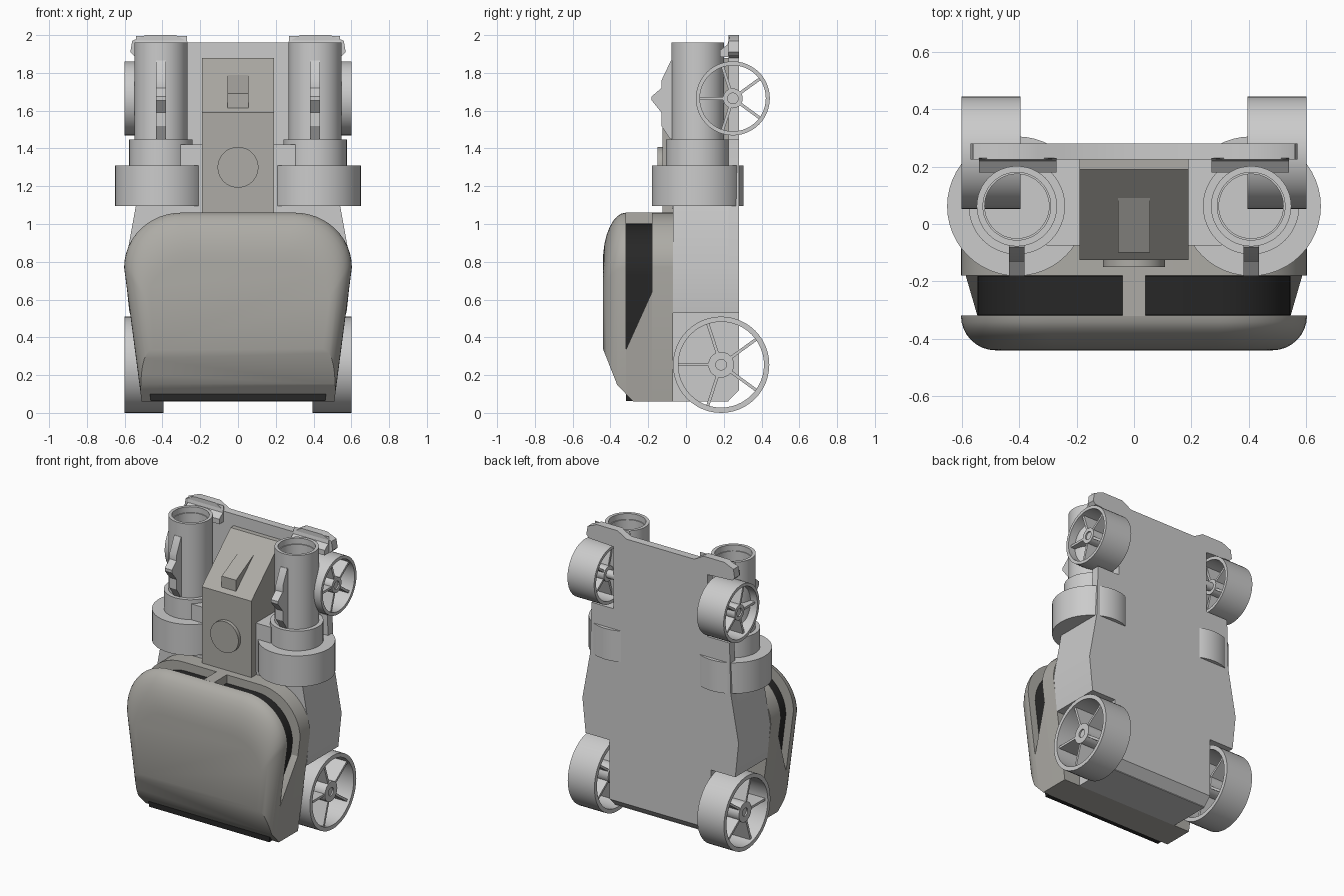
import bpy, bmesh
from math import sin, cos, pi, radians
from mathutils import Vector

if "Cube" in bpy.data.objects:
    bpy.data.objects.remove(bpy.data.objects["Cube"])


def mat(name, c):
    m = bpy.data.materials.new(name)
    m.diffuse_color = (*c, 1)
    m.use_nodes = True
    m.node_tree.nodes["Principled BSDF"].inputs["Base Color"].default_value = m.diffuse_color
    return m


BODY = mat("warm_grey", (0.42, 0.41, 0.38))
BLACK = mat("black", (0.02, 0.02, 0.02))


def finish(name, bm, m=None):
    bmesh.ops.remove_doubles(bm, verts=bm.verts, dist=1e-5)
    bmesh.ops.recalc_face_normals(bm, faces=bm.faces)
    me = bpy.data.meshes.new(name)
    bm.to_mesh(me)
    bm.free()
    me.shade_smooth()
    me.set_sharp_from_angle(angle=radians(30))
    if m:
        me.materials.append(m)
    ob = bpy.data.objects.new(name, me)
    bpy.context.collection.objects.link(ob)
    return ob


def loft(rings, caps=True, closed=False):
    bm = bmesh.new()
    vs = [[bm.verts.new(p) for p in r] for r in rings]
    n = len(vs[0])
    pairs = list(zip(vs, vs[1:])) + ([(vs[-1], vs[0])] if closed else [])
    for a, b in pairs:
        for i in range(n):
            bm.faces.new((a[i], a[(i + 1) % n], b[(i + 1) % n], b[i]))
    if caps:
        bm.faces.new(vs[0])
        bm.faces.new(vs[-1])
    return bm


def cut(bm, p, q, side):
    # slice along the line p-q in the side view; drop what lies toward `side`
    d = Vector((0, q[0] - p[0], q[1] - p[1]))
    no = Vector((0, -d.z, d.y)).normalized()
    if no.dot(Vector((0, *side))) < 0:
        no = -no
    bmesh.ops.bisect_plane(bm, geom=bm.verts[:] + bm.edges[:] + bm.faces[:],
                           plane_co=(0, *p), plane_no=no, clear_outer=True)
    bmesh.ops.holes_fill(bm, edges=[e for e in bm.edges if e.is_boundary])


def prism(name, pts, axis, a, b, m=None, cuts=()):
    put = (lambda u, v, t: (t, u, v)) if axis == 'x' else (lambda u, v, t: (u, t, v))
    bm = loft([[put(u, v, t) for u, v in pts] for t in (a, b)])
    for c in cuts:
        cut(bm, *c)
    return finish(name, bm, m)


def box(name, x0, x1, y0, y1, z0, z1, m=None):
    return prism(name, [(x0, z0), (x1, z0), (x1, z1), (x0, z1)], 'y', y0, y1, m)


def lathe(name, prof, c, axis, m=None, n=48):
    # closed (radius, position along axis) profile spun around the axis
    rings = []
    for r, h in prof:
        ring = []
        for i in range(n):
            u, v = r * cos(2 * pi * i / n), r * sin(2 * pi * i / n)
            o = {'x': (h, u, v), 'y': (u, h, v), 'z': (u, v, h)}[axis]
            ring.append(tuple(o[k] + c[k] for k in range(3)))
        rings.append(ring)
    return finish(name, loft(rings, False, True), m)


def tube(name, ro, ri, h0, h1, c, axis, m=None):
    return lathe(name, [(ro, h0), (ro, h1), (ri, h1), (ri, h0)], c, axis, m)


def disc(name, r, h0, h1, c, axis, m=None):
    rings = [[], []]
    for k, h in enumerate((h0, h1)):
        for i in range(48):
            u, v = r * cos(2 * pi * i / 48), r * sin(2 * pi * i / 48)
            o = {'x': (h, u, v), 'y': (u, h, v), 'z': (u, v, h)}[axis]
            rings[k].append(tuple(o[j] + c[j] for j in range(3)))
    return finish(name, loft(rings), m)


def sym(half):
    return half + [(-x, z) for x, z in reversed(half)]


# Front body: rounded-top outline shared by shell, back part and core
arc = [(0.3 + 0.303 * cos(t * pi / 24), 0.77 + 0.29 * sin(t * pi / 24)) for t in range(13)]
outline = sym([(0.51, 0.06)] + arc)
chin = [((-0.44, 0.34), (-0.365, 0.15), (-1, -0.3)),
        ((-0.365, 0.15), (-0.28, 0.06), (-1, -1))]
rings = []
for k in range(9):
    t = k * pi / 16
    sx, sz = 1 - 0.2 * (1 - cos(t)), 1 - 0.26 * (1 - cos(t))
    rings.append([(x * sx, -0.318 - 0.122 * sin(t), 0.06 + (z - 0.06) * sz) for x, z in outline])
shell = loft(rings)
for c in chin:
    cut(shell, *c)
finish("front_shell", shell, BODY)
prism("body_rear", outline, 'y', -0.18, -0.07, BODY)
prism("body_lower_wedge", outline, 'y', -0.318, -0.18, BODY,
      chin + [((-0.32, 0.33), (-0.18, 0.64), (-1, 1))])
core = [(x * 0.905, 0.1 + (z - 0.1) * 0.94) for x, z in outline]
prism("vent_core", core, 'y', -0.317, -0.181, BLACK)
box("vent_rib", -0.04, 0.04, -0.32, -0.18, 0.9, 1.06, BODY)

# Chassis with wheel notches, and the full-height back plate
low = [(0.39, 0.06), (0.39, 0.53), (0.575, 0.53), (0.6, 0.77), (0.54, 1.1)]
prism("chassis", sym(low), 'y', -0.07, 0.225)
prism("back_plate", sym(low + [(0.53, 1.45), (0.36, 1.45), (0.36, 1.88), (0.55, 1.89),
      (0.57, 1.91), (0.56, 1.97), (0.49, 2.0), (0.33, 2.0), (0.26, 1.96)]), 'y', 0.225, 0.28,
      None, [((0.22, 0.06), (0.28, 0.12), (1, -1))])

# Central spine with sight and round cap
prism("spine", [(-0.125, 1.04), (-0.125, 1.59), (0.19, 1.88), (0.228, 1.88), (0.228, 1.04)],
      'x', -0.19, 0.19, BODY)
prism("spine_sight", [(-0.1, 1.58), (-0.1, 1.69), (0.09, 1.79), (0.09, 1.6)],
      'x', -0.055, 0.055, BODY)
disc("spine_cap", 0.108, -0.15, -0.12, (0, 0, 1.3), 'y', BODY)
box("barrel_bracket", -0.305, 0.305, -0.075, 0.228, 1.08, 1.42)

for s, side in ((-1, "left"), (1, "right")):
    # Barrels
    c = (s * 0.408, 0.062, 0)
    disc("barrel_base_" + side, 0.243, 1.095, 1.31, c, 'z')
    disc("barrel_collar_" + side, 0.168, 1.3, 1.447, c, 'z')
    lathe("barrel_" + side, [(0.14, 1.44), (0.14, 1.96), (0.118, 1.96), (0.118, 1.92),
          (0.112, 1.92), (0.112, 1.44)], c, 'z')
    prism("barrel_fin_" + side, [(-0.06, 1.45), (-0.085, 1.45), (-0.13, 1.52), (-0.13, 1.59),
          (-0.182, 1.655), (-0.182, 1.675), (-0.13, 1.72), (-0.13, 1.76), (-0.08, 1.865),
          (-0.06, 1.865)], 'x', s * 0.381, s * 0.435)
    # Clamp at the top corner of the plate
    prism("corner_clamp_" + side, [(0.23, 1.995), (0.22, 1.95), (0.18, 1.92), (0.18, 1.885),
          (0.23, 1.885)], 'x', s * 0.27, s * 0.54)
    # Wheels: rim, hub, five spokes and an axle
    for pos, y, z, r in (("upper", 0.248, 1.665, 0.196), ("lower", 0.186, 0.255, 0.255)):
        tag = "_%s_%s" % (pos, side)
        w = (0, y, z)
        k = r / 0.255
        tube("wheel_rim" + tag, r, r - 0.028 * k, s * 0.395, s * 0.6, w, 'x')
        tube("wheel_hub" + tag, 0.068 * k, 0.028, s * 0.42, s * 0.585, w, 'x')
        disc("axle" + tag, 0.029, s * 0.35, s * 0.575, w, 'x')
        for i in range(5):
            a = pi + i * 2 * pi / 5
            d, n = Vector((cos(a), sin(a))), Vector((-sin(a), cos(a))) * 0.008
            p, q, o = d * 0.06 * k, d * (r - 0.02 * k), Vector((y, z))
            prism("wheel_spoke" + tag, [tuple(o + v) for v in (p - n, q - n, q + n, p + n)],
                  'x', s * 0.43, s * 0.58)
